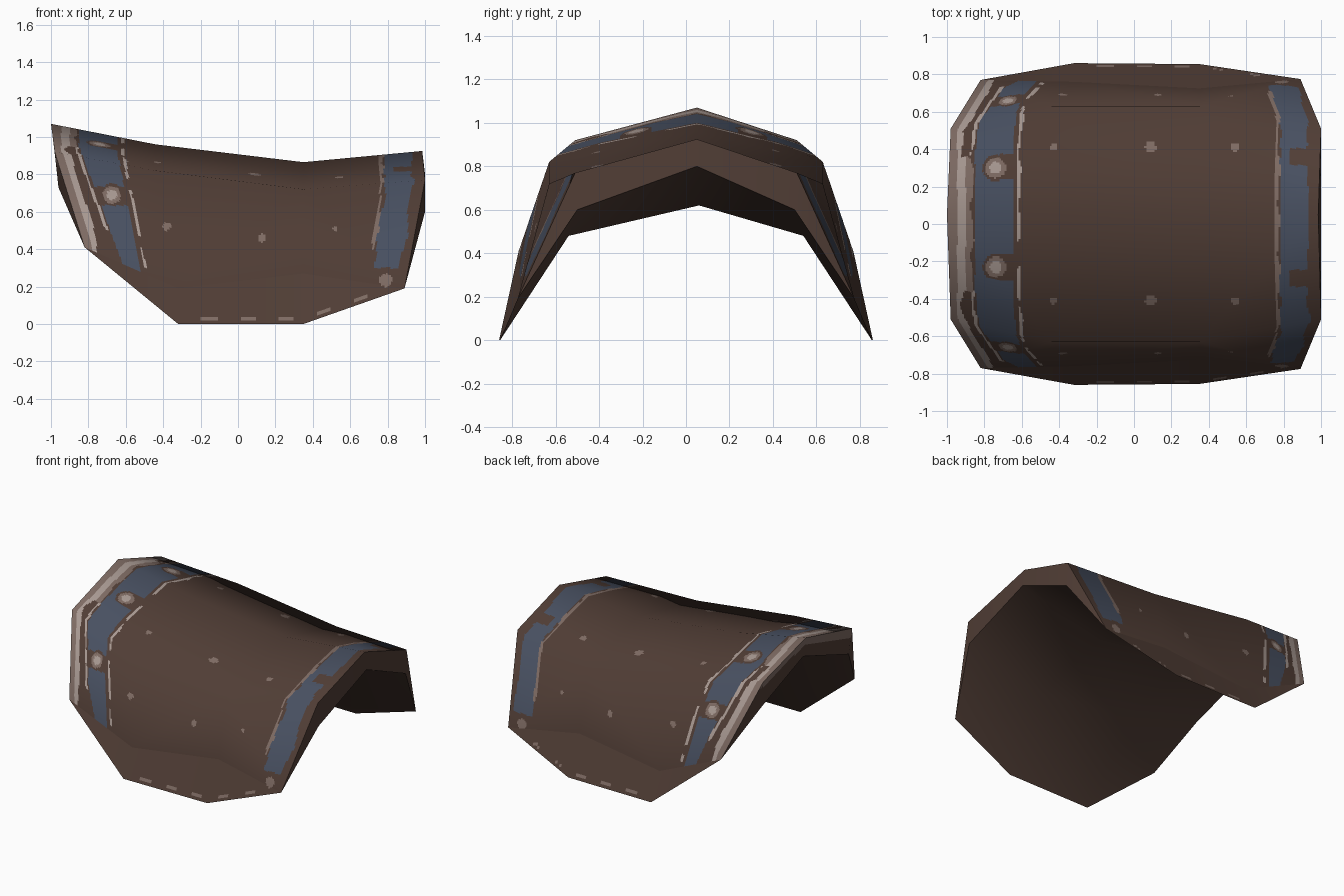
import bpy, math
from mathutils import Vector as V

if "Cube" in bpy.data.objects:
    bpy.data.objects.remove(bpy.data.objects["Cube"])

def lin(c):
    c /= 255
    return c / 12.92 if c <= 0.04045 else ((c + 0.055) / 1.055) ** 2.4

def material(name, r, g, b):
    m = bpy.data.materials.new(name)
    m.diffuse_color = (lin(r), lin(g), lin(b), 1)
    m.use_nodes = True
    m.node_tree.nodes["Principled BSDF"].inputs["Base Color"].default_value = m.diffuse_color
    return m

MATS = [material("brown leather", 80, 61, 53), material("blue paint", 72, 80, 97),
        material("worn taupe", 126, 107, 99), material("pale scratch", 168, 153, 146)]
BROWN, BLUE, TAUPE, PALE = range(4)

def arch(half):
    """Full cross-section from -y to +y out of the half listed peak-outwards."""
    return [V((x, -y, z)) for x, y, z in reversed(half[1:])] + [V(p) for p in half]

def surface(name, rows, nus, nv, rule, flip=False, folded=False):
    """Subdivided patches over a coarse control grid, with smooth interpolated normals.
    Folded patches crease along whichever diagonal bulges outwards."""
    R, C = len(rows), len(rows[0])
    nrm = [[V() for _ in range(C)] for _ in range(R)]
    fold = {}
    for i in range(R - 1):
        for j in range(C - 1):
            a, b, c, d = rows[i][j], rows[i][j+1], rows[i+1][j], rows[i+1][j+1]
            n = (d - a).cross(b - c)
            fold[i, j] = (a + d - b - c).dot(n) > 0
            for s, t in ((0, 0), (0, 1), (1, 0), (1, 1)):
                nrm[i+s][j+t] += n
    sgn = -1 if flip else 1
    nrm = [[(n * sgn).normalized() for n in r] for r in nrm]

    def mix(g, i, j, u, v):
        a, b, c, d = g[i][j], g[i][j+1], g[i+1][j], g[i+1][j+1]
        if not folded:
            return a.lerp(b, v).lerp(c.lerp(d, v), u)
        if fold[i, j]:
            return a + (c - a) * u + (d - c) * v if u > v else a + (b - a) * v + (d - b) * u
        if u + v < 1:
            return a + (c - a) * u + (b - a) * v
        return d + (b - d) * (1 - u) + (c - d) * (1 - v)

    verts, norms, faces, mats = [], [], [], []
    for i in range(R - 1):
        nu = nus[i]
        for j in range(C - 1):
            o = len(verts)
            for a in range(nu + 1):
                for b in range(nv + 1):
                    verts.append(mix(rows, i, j, a / nu, b / nv))
                    norms.append(mix(nrm, i, j, a / nu, b / nv).normalized())
            for a in range(nu):
                for b in range(nv):
                    k = o + a * (nv + 1) + b
                    f = [k, k + nv + 1, k + nv + 2, k + 1]
                    faces.append(f[::-1] if flip else f)
                    mats.append(rule(*mix(rows, i, j, (a + .5) / nu, (b + .5) / nv)))
    me = bpy.data.meshes.new(name)
    me.from_pydata(verts, [], faces)
    for m in MATS:
        me.materials.append(m)
    for p, m in zip(me.polygons, mats):
        p.material_index = m
        p.use_smooth = True
    me.normals_split_custom_set_from_vertices(norms)
    ob = bpy.data.objects.new(name, me)
    bpy.context.collection.objects.link(ob)
    return ob

# Colour rules
TOP_DOTS = [(-.43, .41, .018), (.09, .41, .03), (.54, .41, .022)]           # x, |y|, radius
SIDE_DOTS = [(-.38, .52, .022), (.13, .46, .022), (.52, .51, .014),
             (.79, .235, .035), (-.5, .19, .018)]                           # x, z, radius

def paint(x, y, z):
    ay, yy = abs(y), abs(y - .035)
    wob = math.sin(23 * y + 9 * z) + .6 * math.sin(47 * y)
    # large worn spots on the left band, in a brown surround
    spots = [math.hypot(x + .74, yy - .265)]
    if ay > .55:
        spots.append(1.15 * math.hypot(x + .675, z - .69))
    d = min(spots)
    if d < .032:
        return PALE
    if d < .055:
        return TAUPE
    # left band, leaning with the flank
    xl = -.85 + .37 * max(0, .95 - z)
    xr = -.645 + .2 * max(0, .92 - z)
    if xr + .02 < x < xr + .036 + .006 * wob and z > .3 and math.sin(19 * z + 5 * y) > -.8:
        return PALE
    worn = .635 < z < .735 and ay > .5 or (.2 < yy < .34 and x > -.72)
    if xl < x < xr and z > .275:
        return BROWN if worn or d < .07 else BLUE
    # left rim and the scratch beside it
    rim = -.99 + .62 * max(0, ay - .5)
    w = (.125 if ay < .36 else .075) + .008 * wob
    if x < rim + w:
        return PALE if rim + .045 < x < rim + .09 else TAUPE
    if xl - .025 < x < xl - .01 + .006 * wob and ay > .36 and z > .5:
        return PALE
    # right band
    c = x - .855 + .15 * max(0, .7 - z)
    if -.098 < c < -.08 + .006 * wob and z > .4:
        return TAUPE
    if abs(c) < .075 + .008 * wob * (ay > .35) and z > .3:
        return BROWN if .28 < yy < .37 and c > -.02 else BLUE
    # scattered dots
    if ay < .6 and any(math.hypot(x - a, ay - b) < r for a, b, r in TOP_DOTS):
        return TAUPE
    if ay > .6 and any(math.hypot(x - a, z - b) < r for a, b, r in SIDE_DOTS):
        return TAUPE
    return BROWN

def flange_paint(x, y, z):
    low = max(0, x - .35) * .35
    dash = math.sin(31 * x) > .3
    if math.hypot(x - .79, z - .235) < .035:
        return TAUPE
    return TAUPE if .02 < z - low < .036 and dash and -.3 < x < .75 else BROWN

# Control profiles: peak, shoulder, crease, bottom edge at four stations
LEFT = [(-1, .05, 1.07), (-.98, .51, .92), (-.82, .77, .41), (-.82, .77, .41)]
MID1 = [(-.44, .05, .96), (-.44, .63, .82), (-.32, .76, .19), (-.32, .86, 0)]
MID2 = [(.35, .05, .865), (.35, .63, .72), (.35, .725, .27), (.35, .855, 0)]
RIGHT = [(.985, .05, .925), (1, .51, .77), (.89, .775, .19), (.89, .775, .19)]
OUT = [LEFT, MID1, MID2, RIGHT]
# Lining: peak, shoulder, bottom edge
INNER = [[(-.98, .05, .93), (-.96, .5, .73), LEFT[3]],
         [(-.4, .05, .72), (-.4, .52, .57), MID1[3]],
         [(.35, .06, .62), (.35, .54, .48), MID2[3]],
         [(1, .05, .80), (1, .5, .60), RIGHT[3]]]

surface("outer_shell", [arch(h[:3]) for h in OUT], (60, 56, 60), 52, paint, folded=True)

# Flared lower flanges on both sides
for side, name in ((-1, "front_flange"), (1, "back_flange")):
    rows = [[V((x, side * y, z)) for x, y, z in h[2:]][::side] for h in OUT]
    surface(name, rows, (30, 50, 30), 14, flange_paint, folded=True)

surface("inner_lining", [arch(h) for h in INNER], (6, 6, 6), 6,
        lambda x, y, z: BROWN, True)

# End rims joining shell and lining
def left_rim(x, y, z):
    t = 1.07 - .3 * abs(y - .05) - z
    return TAUPE if t < .05 and abs(y) < .6 else BROWN
surface("left_rim", [arch(LEFT[:3]), arch(INNER[0])], (8,), 16, left_rim, True)
surface("right_rim", [arch(RIGHT[:3]), arch(INNER[3])], (4,), 8, lambda x, y, z: BROWN)
